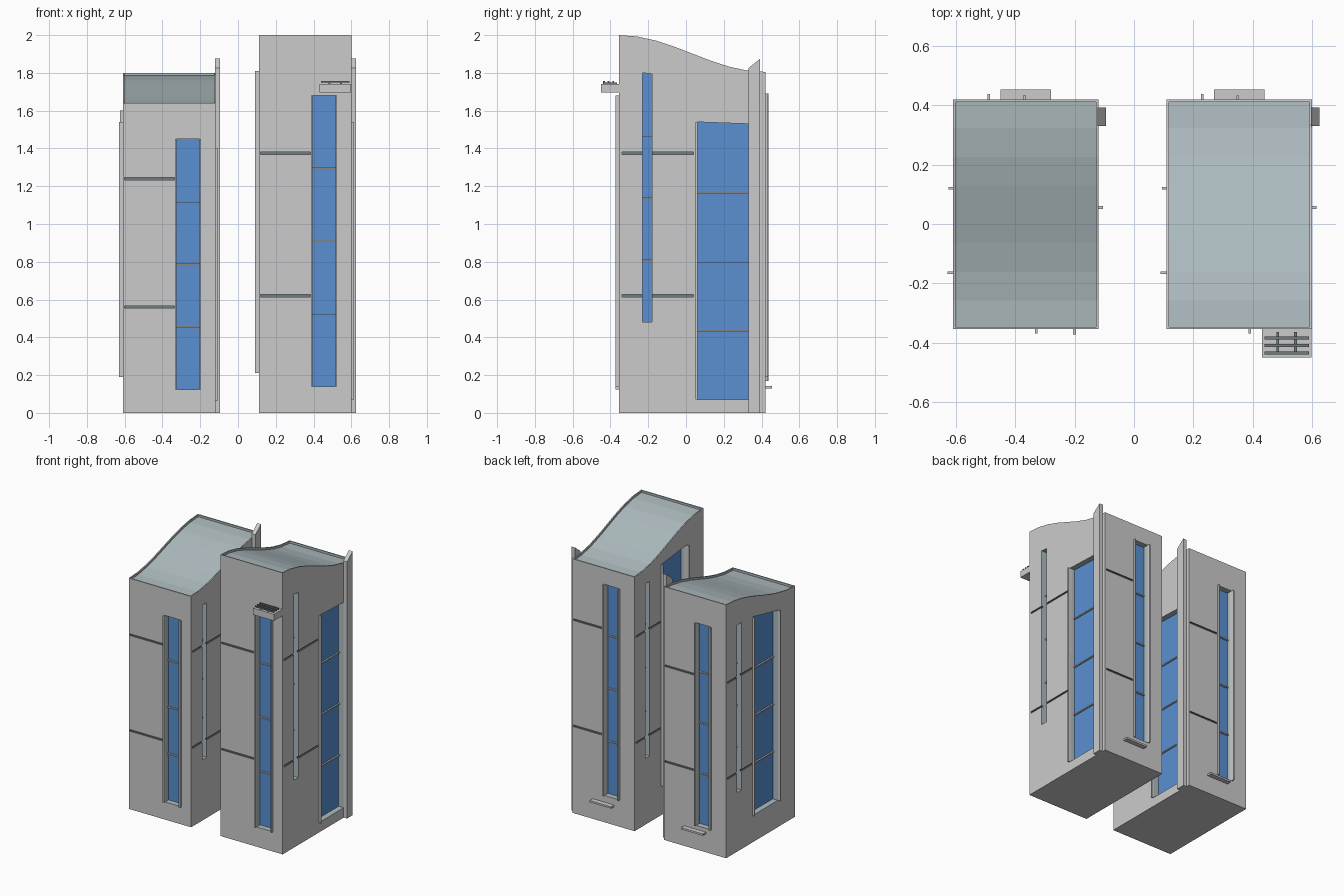
import bpy, bmesh, math

if "Cube" in bpy.data.objects:
    bpy.data.objects.remove(bpy.data.objects["Cube"])

def material(name, rgb):
    m = bpy.data.materials.new(name)
    m.diffuse_color = (*rgb, 1)
    m.use_nodes = True
    m.node_tree.nodes["Principled BSDF"].inputs["Base Color"].default_value = m.diffuse_color
    return m

WALL = material("wall_plaster", (0.72, 0.74, 0.72))
TEAL = material("roof_slate", (0.42, 0.50, 0.52))
DARK = material("dark_metal", (0.16, 0.20, 0.21))
GLASS = material("blue_glass", (0.10, 0.28, 0.65))

HW, Y0, Y1 = 0.245, -0.355, 0.42      # tower half width, front and back
SEG = 8


def finish(bm, name, mat):
    bmesh.ops.recalc_face_normals(bm, faces=bm.faces)
    me = bpy.data.meshes.new(name)
    bm.to_mesh(me)
    bm.free()
    me.materials.append(mat)
    ob = bpy.data.objects.new(name, me)
    bpy.context.collection.objects.link(ob)
    return ob


def extrude_yz(bm, pts, x0, x1):
    """Prism of a y-z profile running along x."""
    a = [bm.verts.new((x0, y, z)) for y, z in pts]
    b = [bm.verts.new((x1, y, z)) for y, z in pts]
    bm.faces.new(a)
    bm.faces.new(b[::-1])
    n = len(pts)
    for i in range(n):
        j = (i + 1) % n
        bm.faces.new((a[i], a[j], b[j], b[i]))


def wall_point(cx, face, u, d, z):
    """u runs along the wall, d points outward from it."""
    return {"front": (cx + u, Y0 - d, z), "back": (cx + u, Y1 + d, z),
            "right": (cx + HW + d, u, z), "left": (cx - HW - d, u, z)}[face]


def wall_box(bm, cx, face, u0, u1, z0, za, zb, d0, d1):
    """Box on a wall; its top runs from za at u0 to zb at u1."""
    def ring(d):
        return [bm.verts.new(wall_point(cx, face, u, d, z))
                for u, z in ((u0, z0), (u1, z0), (u1, zb), (u0, za))]
    a, b = ring(d0), ring(d1)
    bm.faces.new(a)
    bm.faces.new(b[::-1])
    for i in range(4):
        j = (i + 1) % 4
        bm.faces.new((a[i], a[j], b[j], b[i]))


def cut(body, bm, mat):
    cutter = finish(bm, "cutter", mat)
    cutter.hide_render = True
    mod = body.modifiers.new("cut", 'BOOLEAN')
    mod.operation, mod.solver, mod.object = 'DIFFERENCE', 'EXACT', cutter
    mod.material_mode = 'TRANSFER'
    bpy.context.view_layer.objects.active = body
    bpy.ops.object.modifier_apply(modifier=mod.name)
    bpy.data.objects.remove(cutter)


def tower(side, cx, z_front, z_back, windows, band_heights):
    def roof(y):
        t = (y - Y0) / (Y1 - Y0)
        return z_back + (z_front - z_back) * (1 + math.cos(math.pi * t)) / 2

    # body with a wavy top
    bm = bmesh.new()
    ys = [Y0 + (Y1 - Y0) * i / SEG for i in range(SEG + 1)]
    extrude_yz(bm, [(Y0, 0)] + [(y, roof(y)) for y in ys] + [(Y1, 0)], cx - HW, cx + HW)
    body = finish(bm, side + "_tower_body", WALL)

    # sunken roof behind a thin parapet
    bm = bmesh.new()
    ri = [min(max(y, Y0 + 0.008), Y1 - 0.008) for y in ys]
    extrude_yz(bm, [(ri[0], 2.2)] + [(y, roof(y) - 0.015) for y in ri] + [(ri[-1], 2.2)],
               cx - HW + 0.008, cx + HW - 0.008)
    cut(body, bm, TEAL)

    # window recesses
    bm = bmesh.new()
    for face, u0, u1, z0, za, zb, strips in windows:
        wall_box(bm, cx, face, u0, u1, z0, za, zb, -0.045, 0.05)
    cut(body, bm, TEAL)

    # horizontal grooves in the walls
    bm = bmesh.new()
    for z in band_heights:
        for face, u0, u1 in (("front", -0.235, 0.03), ("back", 0.005, 0.235),
                             ("right", -0.34, 0.04), ("left", 0.13, 0.405)):
            wall_box(bm, cx, face, u0, u1, z - 0.006, z + 0.006, z + 0.006, -0.01, 0.05)
    cut(body, bm, DARK)

    # glass, glazing bars and upright trim strips
    panes, bars, trim = bmesh.new(), bmesh.new(), bmesh.new()
    for face, u0, u1, z0, za, zb, strips in windows:
        wall_box(panes, cx, face, u0, u1, z0, za, zb, -0.05, -0.04)
        for k in (1, 2, 3):
            z = z0 + (min(za, zb) - z0) * k / 4
            wall_box(bars, cx, face, u0, u1, z - 0.004, z + 0.004, z + 0.004, -0.045, -0.03)
        if strips[0]:
            wall_box(trim, cx, face, u0 - 0.009, u0, z0, za, za, -0.02, strips[0])
        if strips[1]:
            wall_box(trim, cx, face, u1, u1 + 0.009, z0, zb, zb, -0.02, strips[1])
    finish(panes, side + "_window_glass", GLASS)
    finish(bars, side + "_glazing_bars", WALL)
    finish(trim, side + "_window_trim", WALL)

    # tall fin at the back of the right wall
    bm = bmesh.new()
    extrude_yz(bm, [(0.33, 0), (0.33, 1.825), (0.393, 1.875), (0.393, 0)],
               cx + HW - 0.003, cx + HW + 0.026)
    finish(bm, side + "_fin", WALL)

    # small ledge on the back wall
    bm = bmesh.new()
    wall_box(bm, cx, "back", -0.085, 0.085, 0.13, 0.143, 0.143, -0.01, 0.034)
    finish(bm, side + "_back_ledge", WALL)


# each window: wall, start, end, bottom, top at start, top at end, strip depths
tower("right", 0.355, 2.0, 1.805, [
    ("front", 0.04, 0.16, 0.14, 1.68, 1.68, (0.014, 0.018)),
    ("right", 0.06, 0.33, 0.07, 1.54, 1.53, (0.015, 0)),
    ("right", -0.23, -0.18, 0.48, 1.80, 1.795, (0, 0)),
    ("back", -0.12, -0.009, 0.19, 1.69, 1.69, (0.018, 0.014)),
    ("left", -0.16, 0.116, 0.21, 1.81, 1.78, (0.02, 0.015)),
    ("left", 0.25, 0.30, 0.47, 1.71, 1.71, (0, 0)),
], (0.62, 1.375))
tower("left", -0.365, 1.64, 1.80, [
    ("front", 0.04, 0.16, 0.125, 1.45, 1.45, (0.014, 0.018)),
    ("right", 0.06, 0.33, 0.065, 1.40, 1.39, (0.015, 0)),
    ("right", -0.23, -0.18, 0.43, 1.53, 1.53, (0, 0)),
    ("back", -0.12, -0.009, 0.17, 1.61, 1.61, (0.018, 0.014)),
    ("left", -0.16, 0.116, 0.19, 1.54, 1.60, (0.02, 0.015)),
    ("left", 0.25, 0.30, 0.42, 1.61, 1.61, (0, 0)),
], (0.56, 1.24))

# canopy over the front window of the right tower
bm = bmesh.new()
wall_box(bm, 0.355, "front", 0.077, 0.243, 1.695, 1.742, 1.742, -0.01, 0.095)
finish(bm, "canopy", WALL)

# slatted grille on the canopy
bm = bmesh.new()
for d in (0.03, 0.055, 0.08):
    wall_box(bm, 0.355, "front", 0.085, 0.235, 1.748, 1.757, 1.757, d - 0.005, d + 0.005)
for u in (0.13, 0.19):
    wall_box(bm, 0.355, "front", u - 0.005, u + 0.005, 1.738, 1.750, 1.750, 0.01, 0.085)
finish(bm, "canopy_grille", DARK)
